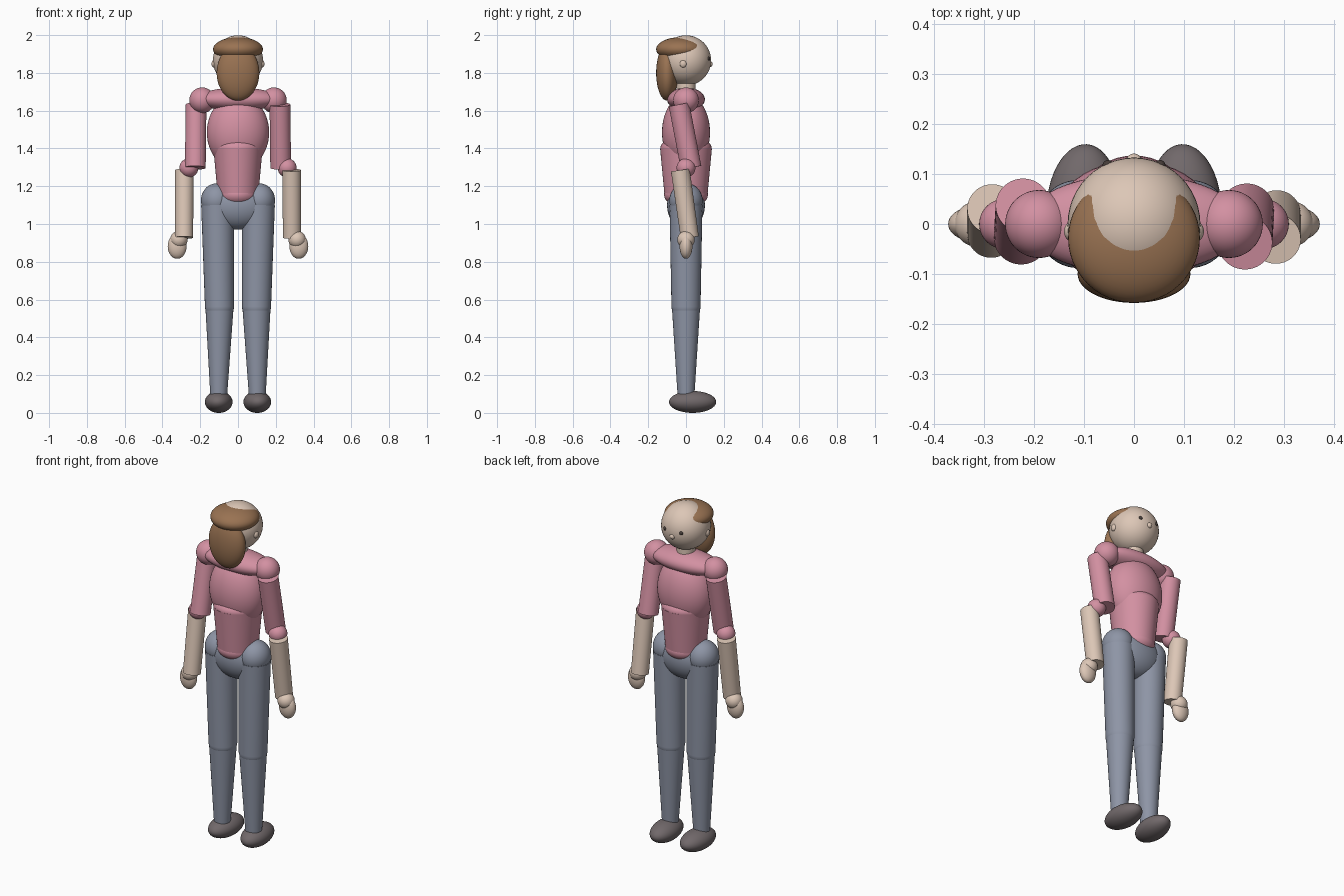
import bpy
import math
from mathutils import Vector

cube = bpy.data.objects.get("Cube")
if cube:
    bpy.data.objects.remove(cube, do_unlink=True)


def material(name, rgb):
    m = bpy.data.materials.new(name)
    m.use_nodes = True
    m.diffuse_color = (*rgb, 1)
    m.node_tree.nodes["Principled BSDF"].inputs["Base Color"].default_value = (*rgb, 1)
    return m


skin = material("skin", (0.72, 0.57, 0.47))
pink = material("pink shirt", (0.65, 0.28, 0.36))
denim = material("grey blue trousers", (0.27, 0.30, 0.38))
brown = material("brown hair", (0.32, 0.17, 0.085))
shoe = material("dark grey shoe", (0.165, 0.14, 0.145))
dark = material("dark eye", (0.06, 0.045, 0.04))


def finish(name, mat):
    ob = bpy.context.object
    ob.name = name
    ob.data.materials.append(mat)
    bpy.ops.object.transform_apply(location=False, rotation=False, scale=True)
    bpy.ops.object.shade_smooth_by_angle(angle=math.radians(40))
    return ob


def ball(name, mat, loc, size, rot=(0, 0, 0)):
    """Ellipsoid given by its half sizes."""
    bpy.ops.mesh.primitive_uv_sphere_add(segments=48, ring_count=24, radius=1,
                                         location=loc, rotation=rot)
    bpy.context.object.scale = (size,) * 3 if isinstance(size, float) else size
    return finish(name, mat)


def limb(name, mat, top, bottom, r_top, r_bottom):
    """Tapered cylinder between two points."""
    a, b = Vector(top), Vector(bottom)
    axis = a - b
    bpy.ops.mesh.primitive_cone_add(vertices=48, radius1=r_bottom, radius2=r_top,
                                    depth=axis.length, location=(a + b) / 2)
    bpy.context.object.rotation_euler = axis.to_track_quat("Z", "Y").to_euler()
    return finish(name, mat)


# Head and hair; the face looks towards +y
ball("head", skin, (0, 0, 1.866), 0.133)
ball("nose", skin, (0, 0.125, 1.846), 0.016)
ball("hair_cap", brown, (0, -0.028, 1.925), (0.132, 0.13, 0.064))
ball("hair_back", brown, (0, -0.1, 1.80), (0.113, 0.058, 0.147))
limb("neck", skin, (0, 0, 1.78), (0, 0, 1.66), 0.05, 0.05)

# Torso
ball("collar", pink, (0, 0, 1.66), (0.22, 0.1, 0.062))
ball("chest", pink, (0, 0, 1.485), (0.165, 0.127, 0.2))
ball("waist_top", pink, (0, 0, 1.4), (0.13, 0.136, 0.07))
ball("waist_bottom", pink, (0, 0, 1.155), (0.108, 0.116, 0.07))
waist = limb("waist", pink, (0, 0, 1.4), (0, 0, 1.155), 0.13, 0.108)
waist.scale.y = 1.055

# Pelvis
ball("pelvis", denim, (0, 0, 1.1), (0.17, 0.1, 0.13))

# Paired parts; the arms swing opposite ways
for side, s in (("left", 1), ("right", -1)):
    ball(side + "_eye", dark, (s * 0.052, 0.117, 1.876), 0.011)
    ball(side + "_ear", skin, (s * 0.128, -0.015, 1.848), (0.012, 0.018, 0.02))

    ball(side + "_shoulder", pink, (s * 0.19, 0, 1.655), 0.068)
    limb(side + "_upper_arm", pink, (s * 0.222, s * -0.037, 1.632),
         (s * 0.226, s * 0.027, 1.298), 0.055, 0.055)
    ball(side + "_elbow", pink, (s * 0.26, 0, 1.297), 0.05)
    limb(side + "_forearm", skin, (s * 0.284, s * -0.03, 1.285),
         (s * 0.286, s * 0.02, 0.928), 0.05, 0.048)
    ball(side + "_palm", skin, (s * 0.313, 0, 0.917), 0.046)
    ball(side + "_fingers", skin, (s * 0.322, 0, 0.882), (0.05, 0.034, 0.066))

    ball(side + "_hip", denim, (s * 0.113, 0, 1.125), (0.083, 0.088, 0.09))
    limb(side + "_thigh", denim, (s * 0.108, 0, 1.1), (s * 0.098, 0, 0.565), 0.087, 0.077)
    ball(side + "_knee", denim, (s * 0.098, 0, 0.565), 0.077)
    limb(side + "_shin", denim, (s * 0.098, 0, 0.565), (s * 0.102, 0, 0.1), 0.075, 0.045)
    ball(side + "_shoe", shoe, (s * 0.102, 0.035, 0.058), (0.073, 0.125, 0.058),
         (0, 0, s * 0.06))
